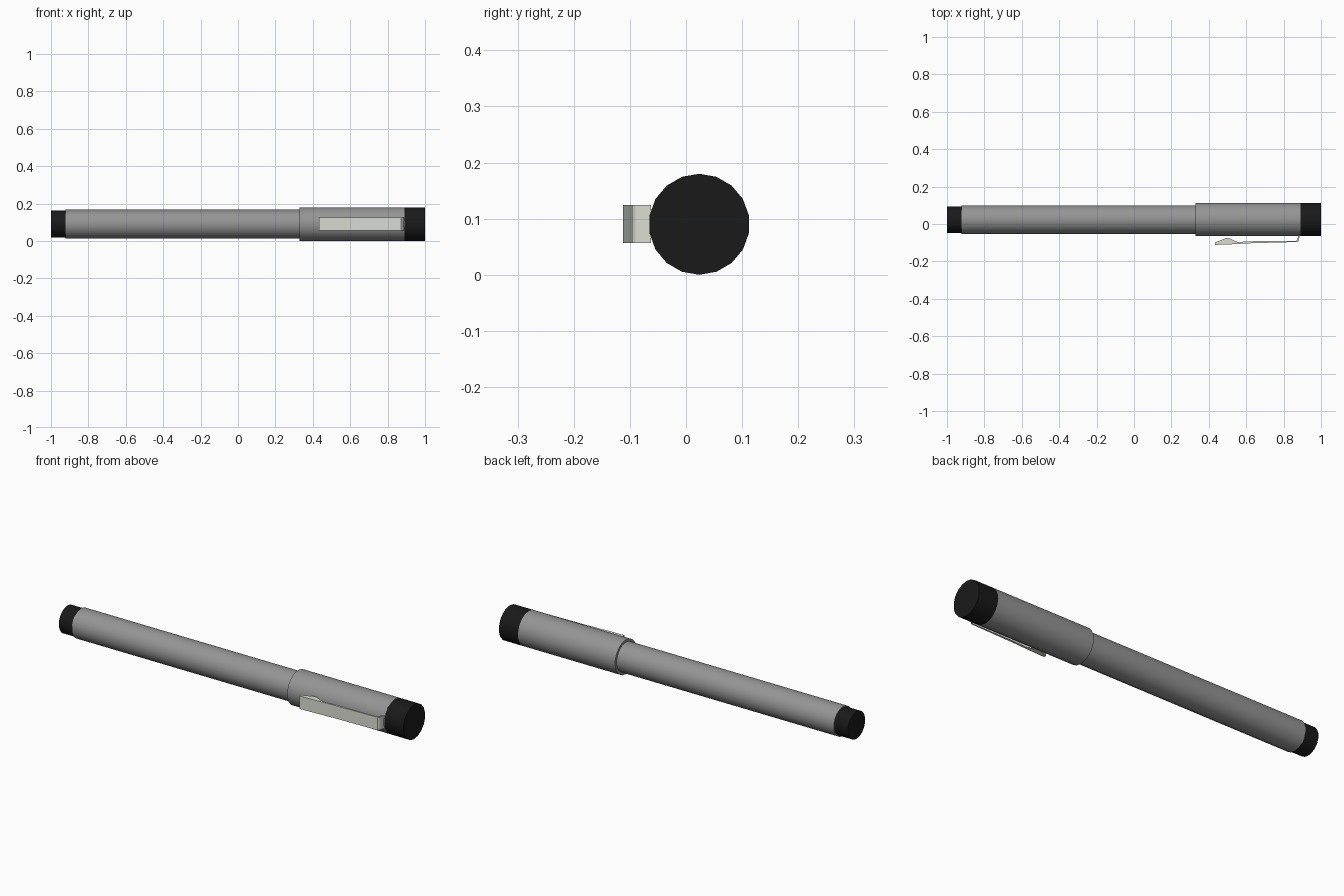
import bpy, bmesh, math
from mathutils import Vector

if "Cube" in bpy.data.objects:
    bpy.data.objects.remove(bpy.data.objects["Cube"])

CY, CZ, SIDES = 0.0235, 0.09, 18


def material(name, color):
    m = bpy.data.materials.new(name)
    m.diffuse_color = (*color, 1)
    m.use_nodes = True
    m.node_tree.nodes["Principled BSDF"].inputs["Base Color"].default_value = m.diffuse_color
    return m


def finish(name, bm, mat=None, smooth=True):
    bmesh.ops.recalc_face_normals(bm, faces=bm.faces)
    me = bpy.data.meshes.new(name)
    bm.to_mesh(me)
    bm.free()
    ob = bpy.data.objects.new(name, me)
    bpy.context.collection.objects.link(ob)
    if mat:
        me.materials.append(mat)
    if smooth:
        bpy.ops.object.select_all(action='DESELECT')
        ob.select_set(True)
        bpy.context.view_layer.objects.active = ob
        bpy.ops.object.shade_smooth_by_angle(angle=math.radians(35))
    return ob


def turned(name, profile, mat=None):
    """Revolve (x, radius) points about the pen axis and cap both ends."""
    bm = bmesh.new()
    rings = []
    for x, r in profile:
        rings.append([bm.verts.new((x, CY + r * math.sin(a), CZ + r * math.cos(a)))
                      for a in (2 * math.pi * i / SIDES for i in range(SIDES))])
    for a, b in zip(rings, rings[1:]):
        for i in range(SIDES):
            j = (i + 1) % SIDES
            bm.faces.new((a[i], a[j], b[j], b[i]))
    bm.faces.new(rings[0])
    bm.faces.new(rings[-1])
    return finish(name, bm, mat)


black = material("black_plastic", (0.01, 0.01, 0.01))
metal = material("clip_metal", (0.7, 0.72, 0.65))
grey = material("grey_body", (0.3, 0.3, 0.3))

# Barrel, cap and their black ends
turned("barrel", [(-0.922, 0.077), (0.335, 0.077)], grey)
turned("barrel_end", [(-1.0, 0.0715), (-0.92, 0.0715)], black)
turned("cap", [(0.33, 0.09), (0.89, 0.09)], grey)
turned("cap_end", [(0.888, 0.09), (1.0, 0.09)], black)

# Pocket clip: side outline in x, y extruded across z
outline = [(0.432, -0.099), (0.432, -0.1115), (0.53, -0.108), (0.62, -0.1),
           (0.872, -0.096), (0.879, -0.09), (0.887, -0.062), (0.879, -0.062),
           (0.872, -0.086), (0.866, -0.09), (0.64, -0.092), (0.56, -0.096),
           (0.545, -0.094), (0.51, -0.076), (0.49, -0.076)]
outline[1:4] = [(0.432, -0.112), (0.53, -0.108), (0.62, -0.103)]
bm = bmesh.new()
face = bm.faces.new([bm.verts.new((x, y, CZ - 0.033)) for x, y in outline])
ext = bmesh.ops.extrude_face_region(bm, geom=[face])
bmesh.ops.translate(bm, vec=Vector((0, 0, 0.067)),
                    verts=[v for v in ext["geom"] if isinstance(v, bmesh.types.BMVert)])
finish("pocket_clip", bm, metal, smooth=False)
